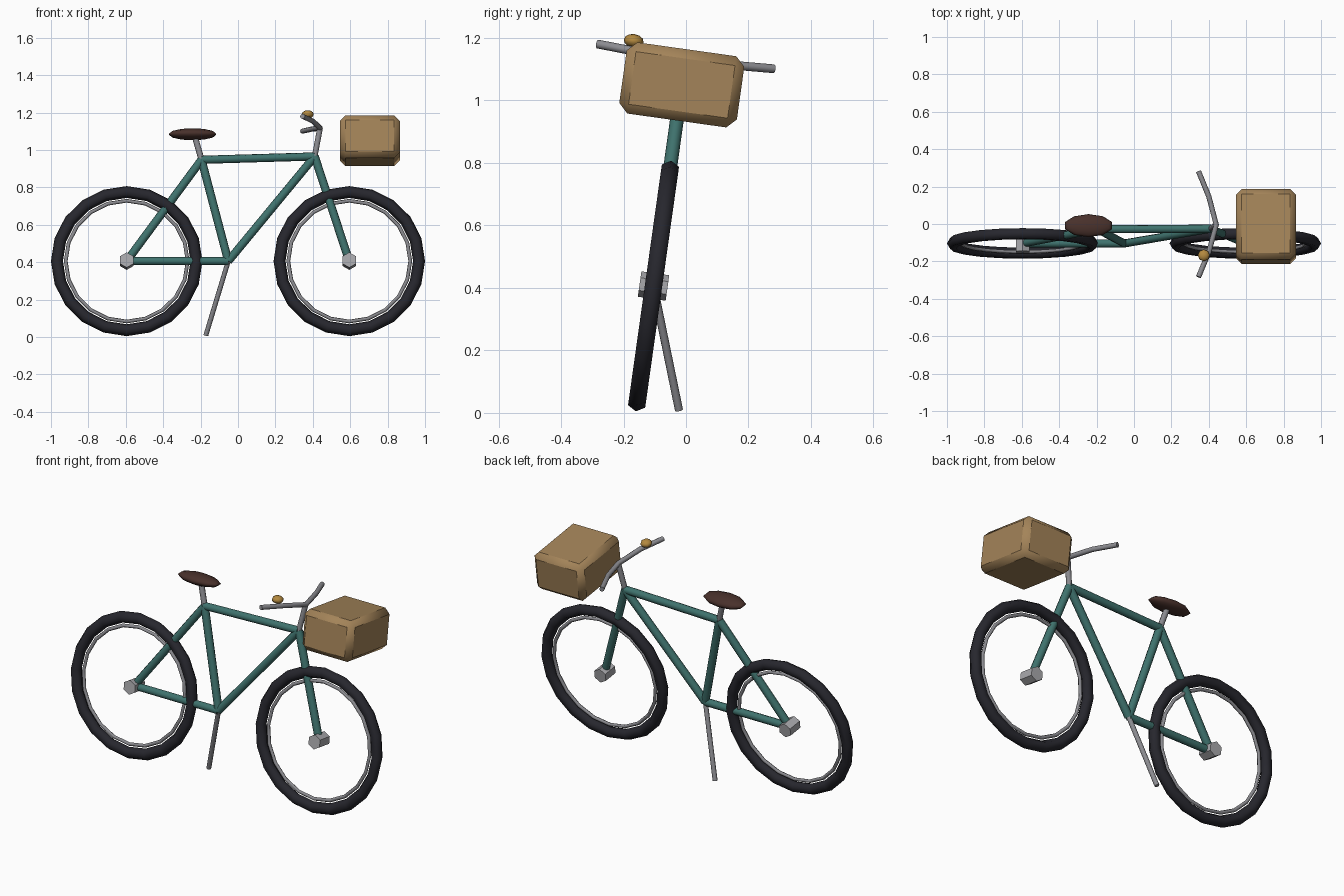
import bpy
from math import radians, pi
from mathutils import Matrix, Vector

if "Cube" in bpy.data.objects:
    bpy.data.objects.remove(bpy.data.objects["Cube"], do_unlink=True)


def material(name, r, g, b):
    m = bpy.data.materials.new(name)
    m.use_nodes = True
    m.diffuse_color = (r, g, b, 1)
    m.node_tree.nodes["Principled BSDF"].inputs["Base Color"].default_value = (r, g, b, 1)
    return m


TEAL = material("teal paint", 0.05, 0.17, 0.155)
RUBBER = material("dark rubber", 0.02, 0.02, 0.027)
STEEL = material("grey steel", 0.26, 0.26, 0.28)
HUB = material("light steel", 0.40, 0.40, 0.42)
LEATHER = material("brown leather", 0.065, 0.03, 0.024)
WICKER = material("tan wicker", 0.37, 0.23, 0.10)
BRASS = material("brass", 0.45, 0.25, 0.05)

# The whole bicycle leans sideways around its ground line
LEAN = Matrix.Translation((0, -0.161, 0)) @ Matrix.Rotation(radians(-8), 4, "X")
UPRIGHT = Matrix.Rotation(pi / 2, 4, "X")


def finish(name, mat, local, smooth=None):
    """Name, colour, shade and place the object just added."""
    ob = bpy.context.object
    ob.name = name
    ob.data.materials.append(mat)
    if smooth:
        bpy.ops.object.shade_smooth_by_angle(angle=radians(smooth))
    ob.matrix_world = LEAN @ local
    return ob


def tube(name, a, b, radius, mat, sides=8):
    a, b = Vector(a), Vector(b)
    d = b - a
    bpy.ops.mesh.primitive_cylinder_add(vertices=sides, radius=radius, depth=d.length)
    turn = d.to_track_quat("Z", "Y").to_matrix().to_4x4()
    return finish(name, mat, Matrix.Translation((a + b) / 2) @ turn, 50)


def ring(name, x, major, minor, mat):
    bpy.ops.mesh.primitive_torus_add(major_segments=20, minor_segments=6,
                                     major_radius=major, minor_radius=minor)
    return finish(name, mat, Matrix.Translation((x, 0, AXLE)) @ UPRIGHT, 65)


def ball(name, centre, size, mat, segments, rings):
    bpy.ops.mesh.primitive_uv_sphere_add(segments=segments, ring_count=rings, radius=1)
    return finish(name, mat, Matrix.Translation(centre) @ Matrix.Diagonal((*size, 1)), 50)


AXLE = 0.41
WHEEL_X = 0.595

# Wheels
for label, x in (("rear", -WHEEL_X), ("front", WHEEL_X)):
    ring(label + "_tyre", x, 0.373, 0.032, RUBBER)
    ring(label + "_rim", x, 0.326, 0.01, STEEL)
    bpy.ops.mesh.primitive_cylinder_add(vertices=6, radius=0.041, depth=0.09)
    finish(label + "_hub", HUB, Matrix.Translation((x, 0, AXLE)) @ UPRIGHT)

# Frame
rear, front = (-WHEEL_X, 0, AXLE), (WHEEL_X, 0, AXLE)
crank, seat, head = (-0.052, 0, AXLE), (-0.195, 0, 0.957), (0.41, 0, 0.975)
for name, a, b in (("chain_stay", rear, crank), ("seat_stay", rear, seat),
                   ("seat_tube", crank, seat), ("top_tube", seat, head),
                   ("down_tube", crank, head), ("fork", head, front)):
    tube(name, a, b, 0.022, TEAL)

# Saddle and stand
tube("seat_post", seat, (-0.23, 0, 1.08), 0.016, STEEL)
ball("saddle", (-0.243, 0, 1.095), (0.132, 0.062, 0.031), LEATHER, 10, 6)
tube("kickstand", crank, (-0.172, 0.136, 0.028), 0.013, STEEL)

# Steering
tube("stem", head, (0.438, 0, 1.125), 0.015, STEEL)
half = [(0.345, 0.285, 1.152), (0.4, 0.15, 1.145)]
path = [(x, -y, z) for x, y, z in half] + [(0.44, 0, 1.127)] + half[::-1]
curve = bpy.data.curves.new("handlebar", "CURVE")
curve.dimensions = "3D"
curve.bevel_depth = 0.014
curve.bevel_resolution = 2
curve.use_fill_caps = True
spline = curve.splines.new("POLY")
spline.points.add(len(path) - 1)
for point, co in zip(spline.points, path):
    point.co = (*co, 1)
curve.materials.append(STEEL)
handlebar = bpy.data.objects.new("handlebar", curve)
bpy.context.collection.objects.link(handlebar)
handlebar.matrix_world = LEAN
ball("bell", (0.373, -0.172, 1.178), (0.032, 0.032, 0.022), BRASS, 8, 6)

# Basket with softened edges
bpy.ops.mesh.primitive_cube_add(size=1)
basket = bpy.context.object
basket.data.transform(Matrix.Diagonal((0.32, 0.38, 0.23, 1)))
finish("basket", WICKER, Matrix.Translation((0.705, 0, 1.06)), 60)
bevel = basket.modifiers.new("soft_edges", "BEVEL")
bevel.width = 0.03
bevel.segments = 1
